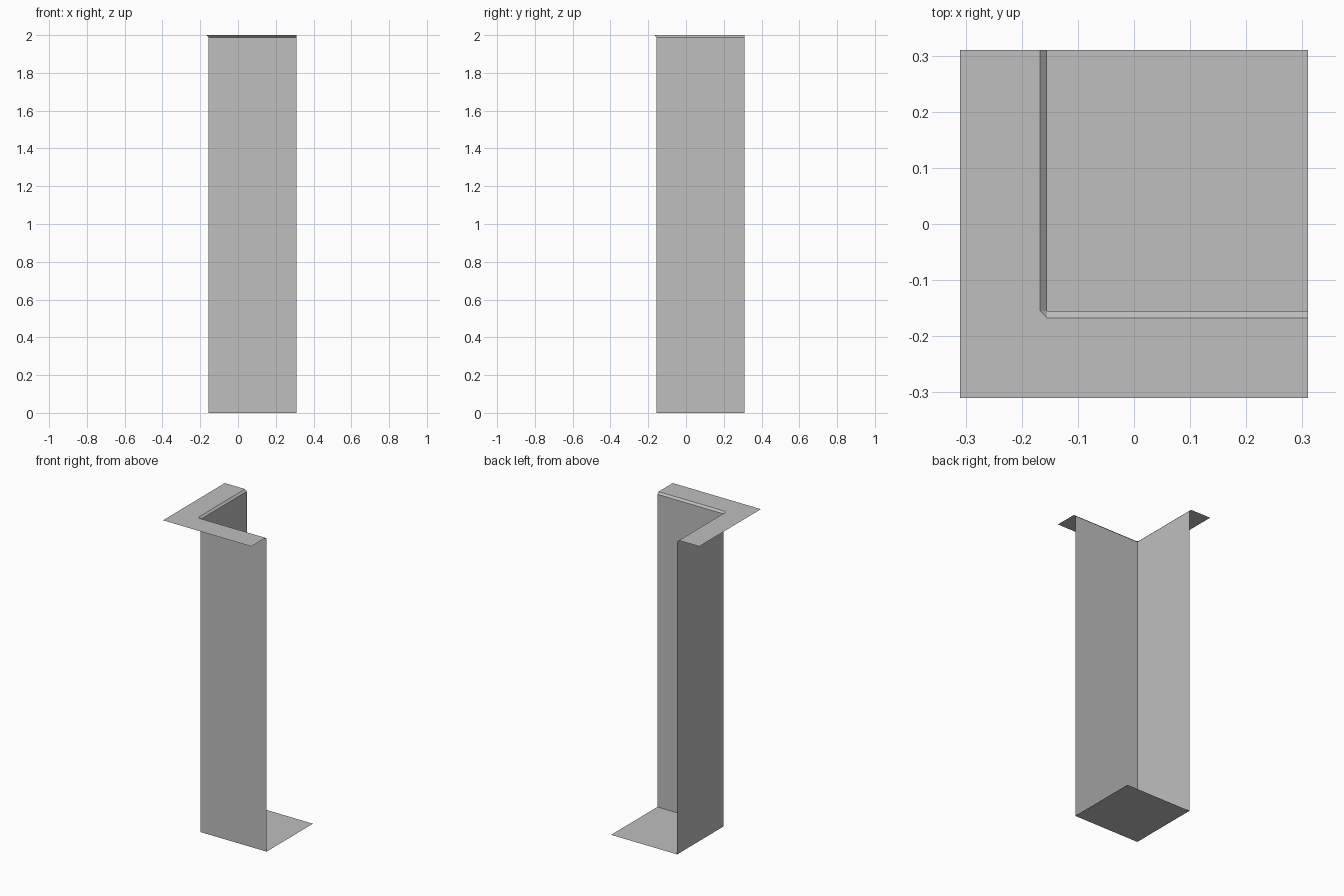
import bpy

if "Cube" in bpy.data.objects:
    bpy.data.objects.remove(bpy.data.objects["Cube"])

E = 0.31      # outer half size
W = -0.155    # wall plane
R = -0.1675   # outer line of the bevelled rim
H = 2.0       # top height
B = 1.988     # bottom of the rim bevel

grey = bpy.data.materials.new("plain grey")
grey.diffuse_color = (0.52, 0.52, 0.52, 1)
grey.use_nodes = True
grey.node_tree.nodes["Principled BSDF"].inputs["Base Color"].default_value = grey.diffuse_color


def sheet(name, faces):
    """Build one object from a few polygons, welding shared corners."""
    verts, polys = [], []
    for face in faces:
        poly = []
        for p in face:
            if p not in verts:
                verts.append(p)
            poly.append(verts.index(p))
        polys.append(poly)
    me = bpy.data.meshes.new(name)
    me.from_pydata(verts, [], polys)
    me.materials.append(grey)
    me.update()
    ob = bpy.data.objects.new(name, me)
    bpy.context.collection.objects.link(ob)
    return ob


def swap(face):
    """Mirror a polygon across the x = y diagonal, keeping its facing."""
    return [(y, x, z) for x, y, z in reversed(face)]


# lower floor inside the corner
sheet("floor", [[(W, W, 0), (E, W, 0), (E, E, 0), (W, E, 0)]])

# two tall walls meeting at the corner, facing inwards
wall = [(E, W, 0), (W, W, 0), (W, W, B), (E, W, B)]
sheet("corner_walls", [wall, swap(wall)])

# sloped rim along both walls with a small corner triangle
rim = [(E, W, B), (W, W, B), (W, R, H), (E, R, H)]
corner = [(W, W, B), (R, W, H), (W, R, H)]
sheet("bevelled_rim", [rim, swap(rim), corner])

# L-shaped upper ledge, split along the diagonal
ledge = [(-E, -E, H), (E, -E, H), (E, R, H), (W, R, H),
         ((W + R) / 2, (W + R) / 2, H)]
sheet("upper_ledge", [ledge, swap(ledge)])
